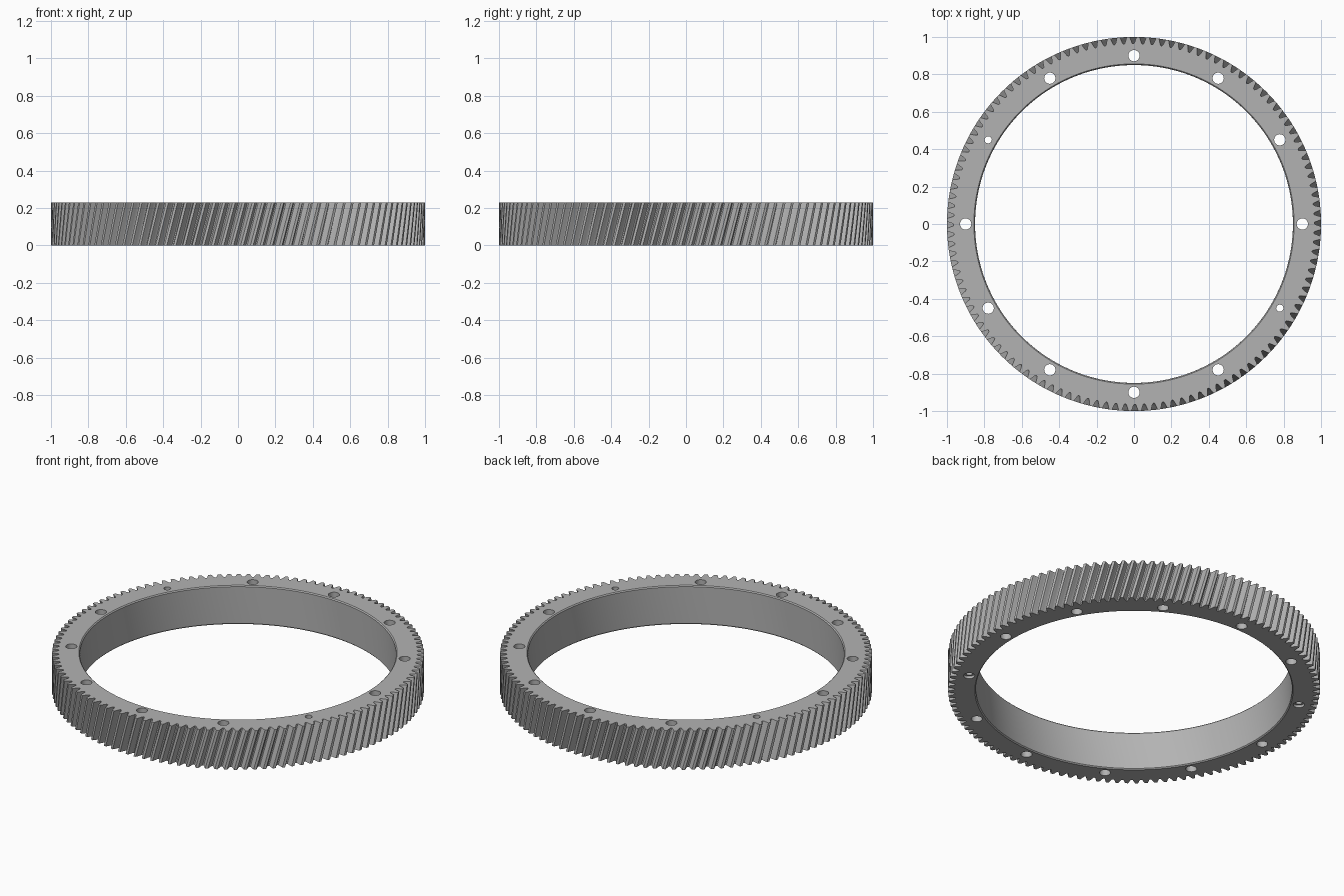
import bpy, bmesh
from math import sin, cos, pi, tau, radians, tan

if "Cube" in bpy.data.objects:
    bpy.data.objects.remove(bpy.data.objects["Cube"], do_unlink=True)

TEETH, HEIGHT, BORE, CHAMFER = 120, 0.23, 0.85, 0.006
TWIST = tan(radians(15)) * HEIGHT
LAYERS = 8

# Plain steel-grey finish
steel = bpy.data.materials.new("steel grey")
steel.use_nodes = True
steel.diffuse_color = (0.45, 0.45, 0.45, 1)
steel.node_tree.nodes["Principled BSDF"].inputs["Base Color"].default_value = steel.diffuse_color


def make_object(name, bm):
    bmesh.ops.recalc_face_normals(bm, faces=bm.faces)
    mesh = bpy.data.meshes.new(name)
    bm.to_mesh(mesh)
    bm.free()
    mesh.materials.append(steel)
    obj = bpy.data.objects.new(name, mesh)
    bpy.context.collection.objects.link(obj)
    return obj


def bridge(bm, a, b):
    n = len(a)
    for i in range(n):
        j = (i + 1) % n
        bm.faces.new((a[i], a[j], b[j], b[i]))


# One tooth: (fraction of pitch, radius), mirrored about its centre line
half = [(0.14, 1.0), (0.20, 0.993), (0.27, 0.982), (0.36, 0.969), (0.43, 0.964)]
tooth = [(-f, r) for f, r in reversed(half)] + half
outline = [((k + f) * tau / TEETH, r) for k in range(TEETH) for f, r in tooth]

# Helical toothed ring: stacked, twisted outlines closed by a chamfered bore
bm = bmesh.new()


def ring(z, radius=None):
    turn = TWIST * (z / HEIGHT - 0.5)
    return [bm.verts.new(((radius or r) * cos(a + turn), (radius or r) * sin(a + turn), z))
            for a, r in outline]


loops = [ring(HEIGHT * i / LAYERS) for i in range(LAYERS + 1)]
loops += [ring(HEIGHT, BORE + CHAMFER), ring(HEIGHT - CHAMFER, BORE),
          ring(CHAMFER, BORE), ring(0, BORE + CHAMFER)]
for a, b in zip(loops, loops[1:] + loops[:1]):
    bridge(bm, a, b)
gear = make_object("helical_ring_gear", bm)

# Bolt holes all round, with two opposite stepped dowel holes
bolt = [(0.03, -0.05), (0.03, HEIGHT + 0.05)]
dowel = [(0.03, -0.05), (0.03, 0.015), (0.019, 0.015), (0.019, HEIGHT + 0.05)]
bm = bmesh.new()
for k in range(12):
    angle = k * tau / 12
    cx, cy = 0.9 * cos(angle), 0.9 * sin(angle)
    rows = [[bm.verts.new((cx + r * cos(t * tau / 32), cy + r * sin(t * tau / 32), z))
             for t in range(32)] for r, z in (dowel if k in (5, 11) else bolt)]
    for a, b in zip(rows, rows[1:]):
        bridge(bm, a, b)
    bm.faces.new(rows[0])
    bm.faces.new(rows[-1])
cutter = make_object("hole_cutter", bm)
cutter.hide_render = True

cut = gear.modifiers.new("holes", "BOOLEAN")
cut.operation = "DIFFERENCE"
cut.solver = "EXACT"
cut.object = cutter
bpy.context.view_layer.objects.active = gear
gear.select_set(True)
cutter.select_set(False)
bpy.ops.object.modifier_apply(modifier=cut.name)
bpy.data.objects.remove(cutter, do_unlink=True)

# Smooth bore and flanks, crisp edges
bpy.ops.object.shade_smooth_by_angle(angle=radians(25))
